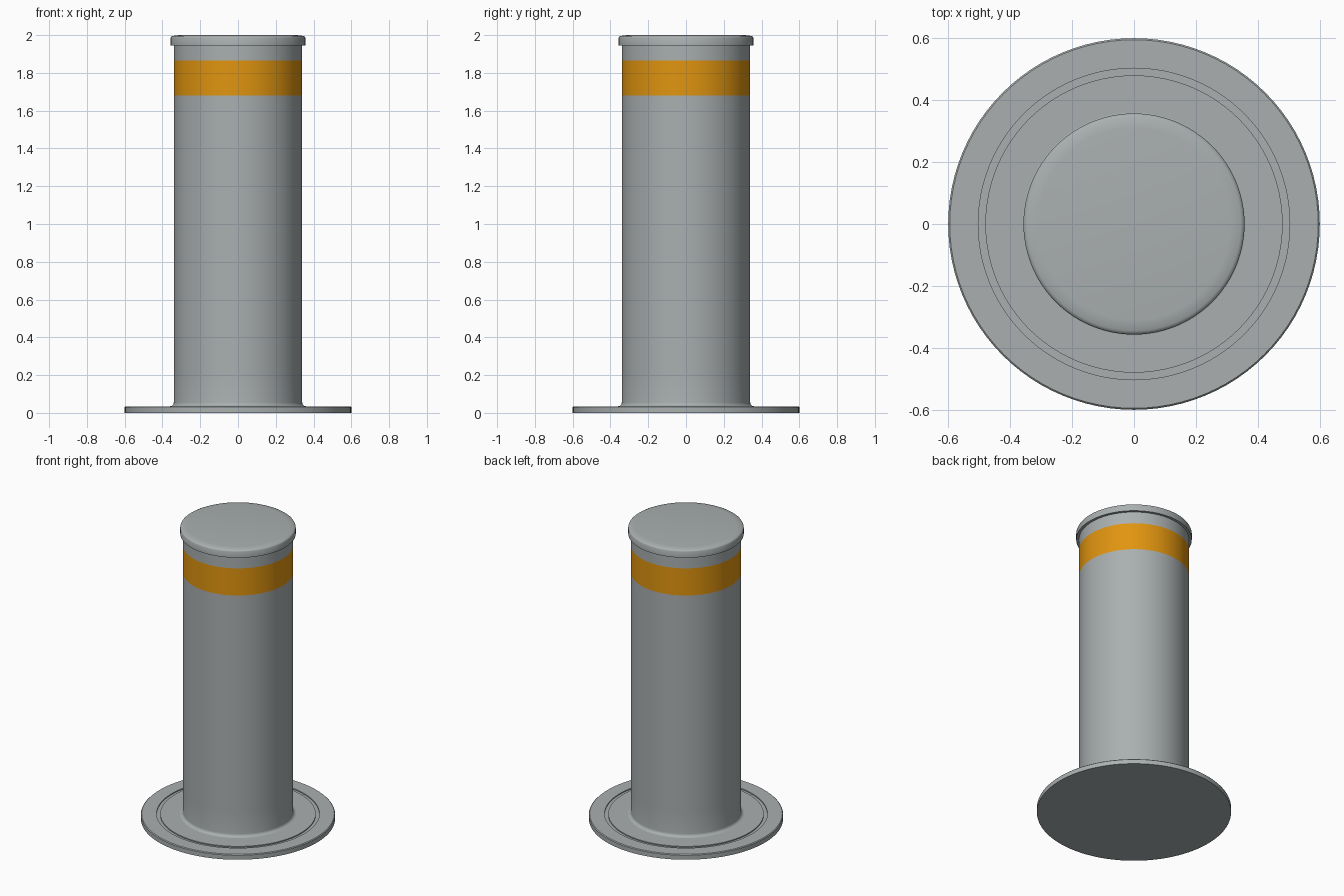
import bpy, bmesh, math

if "Cube" in bpy.data.objects:
    bpy.data.objects.remove(bpy.data.objects["Cube"])


def material(name, rgb):
    m = bpy.data.materials.new(name)
    m.use_nodes = True
    col = (*rgb, 1)
    m.diffuse_color = col
    m.node_tree.nodes["Principled BSDF"].inputs["Base Color"].default_value = col
    return m


grey = material("galvanised grey", (0.40, 0.43, 0.43))
orange = material("band orange", (0.75, 0.30, 0.005))


def lathe(name, profile, mat, segments=96):
    """Spin a (radius, height) profile about z; radius 0 makes a pole."""
    bm = bmesh.new()
    verts = [bm.verts.new((r, 0, z)) for r, z in profile]
    edges = [bm.edges.new(pair) for pair in zip(verts, verts[1:])]
    bmesh.ops.spin(bm, geom=verts + edges, cent=(0, 0, 0), axis=(0, 0, 1),
                   angle=2 * math.pi, steps=segments)
    bmesh.ops.remove_doubles(bm, verts=bm.verts, dist=0.0001)
    bmesh.ops.recalc_face_normals(bm, faces=bm.faces)
    mesh = bpy.data.meshes.new(name)
    bm.to_mesh(mesh)
    bm.free()
    mesh.materials.append(mat)
    obj = bpy.data.objects.new(name, mesh)
    bpy.context.collection.objects.link(obj)
    bpy.ops.object.select_all(action="DESELECT")
    obj.select_set(True)
    bpy.context.view_layer.objects.active = obj
    bpy.ops.object.shade_smooth_by_angle(angle=math.radians(35))
    return obj


# Ground flange with a shallow ring groove
lathe("base_flange", [(0, 0), (0.6, 0), (0.6, 0.03), (0.595, 0.035),
                      (0.503, 0.035), (0.503, 0.028), (0.48, 0.028),
                      (0.48, 0.035), (0, 0.035)], grey)

# Post with a small weld fillet at its foot and rings at the band edges
fillet = [(0.36 - 0.02 * math.sin(a), 0.055 - 0.02 * math.cos(a))
          for a in (i * math.pi / 10 for i in range(6))]
post = lathe("post", fillet + [(0.34, z) for z in (0.2, 1.68, 1.865, 1.95)], grey)

# Painted reflective band
post.data.materials.append(orange)
for face in post.data.polygons:
    if 1.68 < face.center.z < 1.865:
        face.material_index = 1

# Overhanging cap with a softened rim
lathe("cap", [(0, 1.945), (0.357, 1.945), (0.357, 1.985), (0.354, 1.991),
              (0.345, 1.996), (0.31, 2), (0, 2)], grey)
